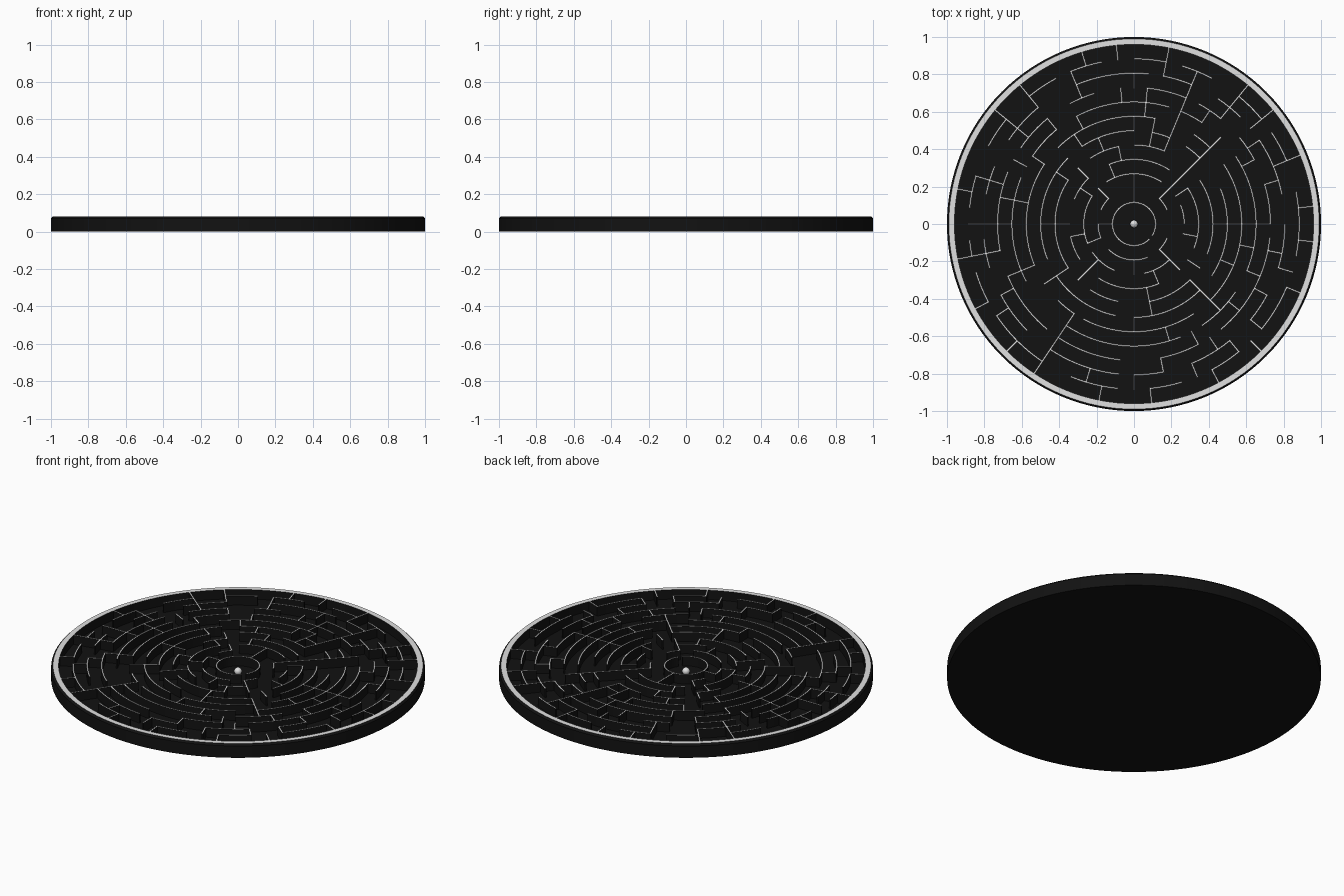
import bpy, bmesh
from math import cos, sin, pi, tau

if "Cube" in bpy.data.objects:
    bpy.data.objects.remove(bpy.data.objects["Cube"], do_unlink=True)

FLOOR, TOP = 0.025, 0.08      # heights of the tray floor and the wall tops
STEP, THICK = 0.0768, 0.008   # ring spacing and wall thickness
SLOTS = 64                    # angular slots, counted anticlockwise from +x


def material(name, value, rough):
    m = bpy.data.materials.new(name)
    m.use_nodes = True
    colour = (value, value, value, 1)
    m.diffuse_color = colour
    bsdf = m.node_tree.nodes["Principled BSDF"]
    bsdf.inputs["Base Color"].default_value = colour
    bsdf.inputs["Roughness"].default_value = rough
    return m


black = material("black", 0.006, 0.7)
white = material("light grey", 0.75, 0.5)


def finish(name, bm, mats):
    bmesh.ops.recalc_face_normals(bm, faces=bm.faces)
    bm.normal_update()
    # level faces at wall height are light, all others are black
    for f in bm.faces:
        level = f.normal.z > 0.9 and f.calc_center_median().z > TOP - 0.002
        f.material_index = 1 if level and len(mats) > 1 else 0
    me = bpy.data.meshes.new(name)
    bm.to_mesh(me)
    bm.free()
    for m in mats:
        me.materials.append(m)
    ob = bpy.data.objects.new(name, me)
    bpy.context.collection.objects.link(ob)
    bpy.context.view_layer.objects.active = ob
    ob.select_set(True)
    bpy.ops.object.shade_smooth_by_angle()
    ob.select_set(False)


def radius(ring):
    return (ring + 1.5) * STEP


def prism(bm, pairs):
    """Upright wall along a list of (side, side) plan points."""
    rows = []
    for p, q in pairs:
        rows.append([bm.verts.new((*xy, z)) for xy, z in
                     ((p, FLOOR), (q, FLOOR), (q, TOP), (p, TOP))])
    for a, b in zip(rows, rows[1:]):
        for i in range(1, 4):
            j = (i + 1) % 4
            bm.faces.new((a[i], a[j], b[j], b[i]))
    bm.faces.new(rows[0])
    bm.faces.new(rows[-1][::-1])


def arc_wall(bm, r, start, end):
    pairs = []
    for i in range(2 * (end - start) + 1):
        a = tau * (start + i / 2) / SLOTS
        pairs.append([(s * cos(a), s * sin(a)) for s in (r - THICK / 2, r + THICK / 2)])
    prism(bm, pairs)


def radial_wall(bm, r0, r1, slot):
    a = tau * slot / SLOTS
    dx, dy = -sin(a) * THICK / 2, cos(a) * THICK / 2
    prism(bm, [((r * cos(a) + dx, r * sin(a) + dy), (r * cos(a) - dx, r * sin(a) - dy))
               for r in (r0 - THICK / 2, r1 + THICK / 2)])


# Curved walls, ring by ring from the middle, one quarter turn per group
ARCS = [
    "################ ################ ################ ########..######",
    "....####........ ........####.... ####....######## ####....####....",
    "####......###### ######....###### ####..######.... ..######........",
    "######....###### ####....####.... ..####....###### ####........####",
    "######......#### ..####....###### ######....####.. ..######....####",
    "####....##..##.. ######..######## ####..########.. ########..######",
    "######..##....## ########..###### ####....##.##### ######..########",
    "######....##.### #####..###..#### #####.....###### ####..####..####",
    "###..##..##.###. ...##..###..#### ##..#####.#####. ..###..########.",
    "..####..##..##.# ####...###..##.. .##..###..#####. ##..###..##..###",
    "##..##.##..##.## ..##.##..##..##. .#.##.####..###. .##..##..###..##",
]
# Straight walls in each band between rings, same layout
SPOKES = [
    "................ |............... |............... ................",
    "........|....... |.......|....... ....|........... |.......|.......",
    "......|.|....... ....|.....|..... ..|.....|....... ....|...|.....|.",
    "........|....... ..|.....|....... |.......|....... ..|.......|.....",
    "|.......|...|.|. ....|.....|..... |.....|......... ..|.....|.......",
    "|.......|...|.|. |.....|......... ......|......... |.......|...|...",
    "|.......|...|..| .....|....|...|. ....|.....|..... ...|....|.....|.",
    "|....|....|.|..| .|.....|...|..|. |...|.....|..... .....|...|..|...",
    "...|..|..|..|... |...|....|...|.. |.|..|....|..... ..|...|....|..|.",
    "....|..|.|..|.|. ....|..|.|...|.. |.|...|...|..|.. |...|..|.|...|..",
    ".|..|..|.|....|. .|.|...|.|....|. ..|..|..|.|...|. .|...|..|...|..|",
]

# Maze walls
bm = bmesh.new()
for ring, text in enumerate(ARCS):
    row = text.replace(" ", "")
    start = None
    for i, c in enumerate(row + "."):
        if c == "#" and start is None:
            start = i
        elif c != "#" and start is not None:
            arc_wall(bm, radius(ring), start, i)
            start = None
for band, text in enumerate(SPOKES):
    for slot, c in enumerate(text.replace(" ", "")):
        if c == "|":
            radial_wall(bm, radius(band), radius(band + 1), slot)
finish("maze_walls", bm, [black, white])

# Round tray: floor, raised rim with chamfered edge, flat underside
bm = bmesh.new()
profile = [(0, FLOOR), (0.96, FLOOR), (0.96, TOP), (0.99, TOP), (1, TOP - 0.01), (1, 0), (0, 0)]
verts = [bm.verts.new((r, 0, z)) for r, z in profile]
edges = [bm.edges.new(e) for e in zip(verts, verts[1:])]
bmesh.ops.spin(bm, geom=verts + edges, cent=(0, 0, 0), axis=(0, 0, 1),
               angle=2 * pi, steps=128, use_merge=True)
bmesh.ops.remove_doubles(bm, verts=bm.verts, dist=0.0001)
finish("tray", bm, [black, white])

# Ball resting in the middle
bm = bmesh.new()
bmesh.ops.create_uvsphere(bm, u_segments=24, v_segments=16, radius=0.021)
bmesh.ops.translate(bm, verts=bm.verts, vec=(0, 0, FLOOR + 0.021))
finish("ball", bm, [white])
